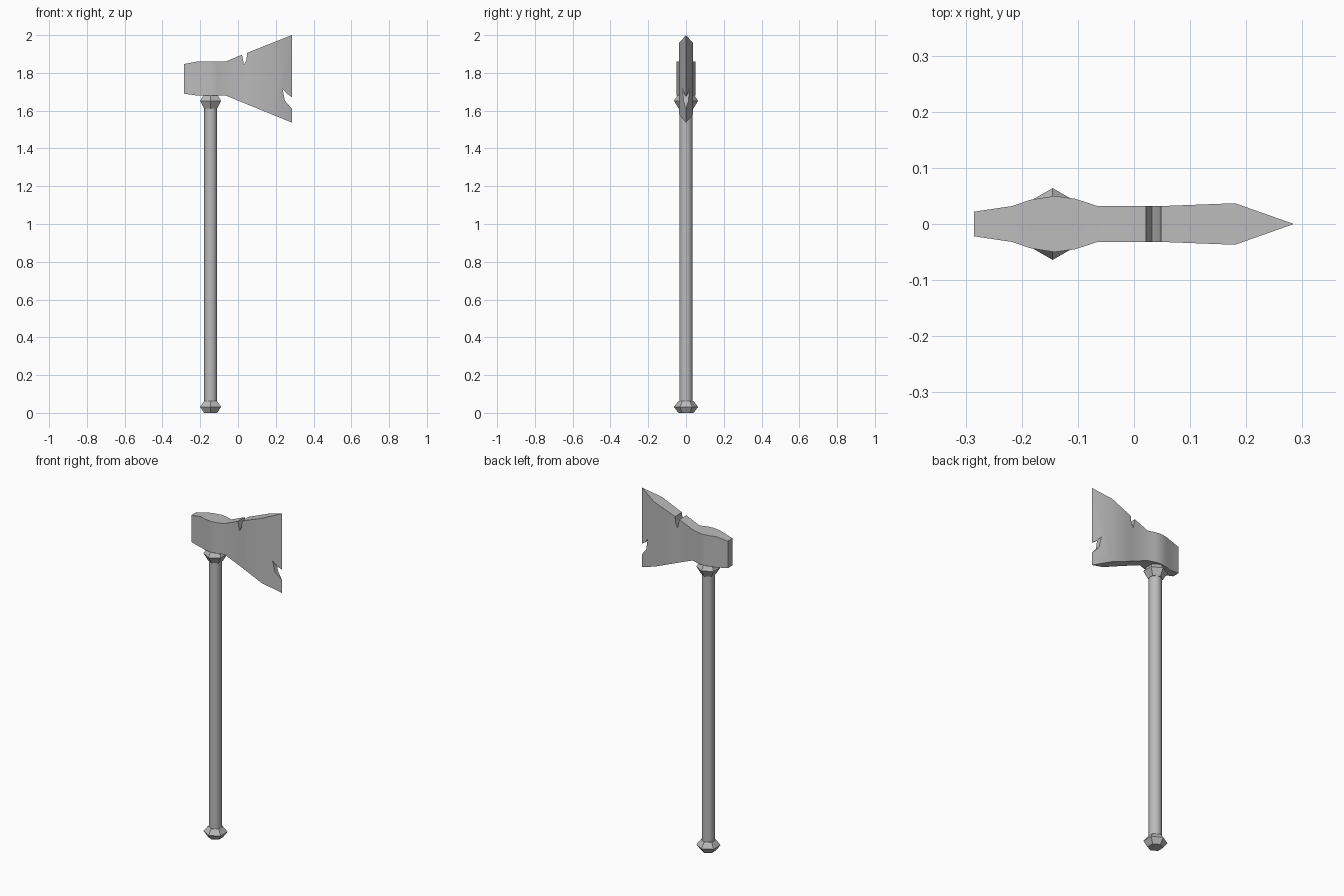
import bpy, bmesh, math
from mathutils import Vector

cube = bpy.data.objects.get("Cube")
if cube:
    bpy.data.objects.remove(cube, do_unlink=True)

GREY = (0.5, 0.5, 0.5, 1)
mat = bpy.data.materials.new("plain grey")
mat.use_nodes = True
mat.diffuse_color = GREY
mat.node_tree.nodes["Principled BSDF"].inputs["Base Color"].default_value = GREY

SHAFT_X = -0.145


def finish(name, bm, smooth):
    bmesh.ops.recalc_face_normals(bm, faces=bm.faces)
    mesh = bpy.data.meshes.new(name)
    bm.to_mesh(mesh)
    bm.free()
    mesh.materials.append(mat)
    obj = bpy.data.objects.new(name, mesh)
    bpy.context.collection.objects.link(obj)
    if smooth:
        bpy.ops.object.select_all(action='DESELECT')
        obj.select_set(True)
        bpy.context.view_layer.objects.active = obj
        bpy.ops.object.shade_smooth_by_angle(angle=math.radians(35))
    return obj


def turned(name, profile, sides, smooth=False):
    """Capped solid of revolution about the shaft axis; profile is (radius, z)."""
    bm = bmesh.new()
    rings = []
    for r, z in profile:
        angles = [math.pi / 2 + math.tau * i / sides for i in range(sides)]
        rings.append([bm.verts.new((SHAFT_X + r * math.cos(a), r * math.sin(a), z))
                      for a in angles])
    for low, high in zip(rings, rings[1:]):
        for i in range(sides):
            j = (i + 1) % sides
            bm.faces.new((low[i], low[j], high[j], high[i]))
    bm.faces.new(rings[0][::-1])
    bm.faces.new(rings[-1])
    return finish(name, bm, smooth)


# Shaft with a six-sided pommel and collar
turned("handle", [(0.035, 0.03), (0.035, 1.72)], 12, smooth=True)
turned("pommel", [(0.04, 0), (0.064, 0.032), (0.04, 0.062)], 6)
turned("collar", [(0.04, 1.612), (0.064, 1.652), (0.042, 1.685)], 6)

# Axe head: side outline with two chips, and half thickness along x
OUTLINE = [(-0.285, 1.69), (-0.285, 1.847), (-0.217, 1.86), (-0.065, 1.86),
           (0.021, 1.896), (0.032, 1.843), (0.045, 1.868), (0.048, 1.906),
           (0.285, 2.0), (0.285, 1.672), (0.258, 1.69), (0.235, 1.718),
           (0.248, 1.653), (0.285, 1.61), (0.285, 1.537), (-0.065, 1.68),
           (-0.217, 1.68)]
THICKNESS = [(-0.285, 0.022), (-0.217, 0.032), (-0.185, 0.043), (-0.142, 0.05),
             (-0.105, 0.045), (-0.065, 0.032), (0.05, 0.032), (0.18, 0.037),
             (0.285, 0)]


def half_thickness(x):
    for (x0, t0), (x1, t1) in zip(THICKNESS, THICKNESS[1:]):
        if x <= x1 + 1e-5:
            return t0 + (t1 - t0) * (x - x0) / (x1 - x0)
    return 0


bm = bmesh.new()
bm.faces.new([bm.verts.new((x, 0, z)) for x, z in OUTLINE])
for x, _ in THICKNESS[1:-1]:
    bmesh.ops.bisect_plane(bm, geom=bm.verts[:] + bm.edges[:] + bm.faces[:],
                           dist=1e-5, plane_co=Vector((x, 0, 0)),
                           plane_no=Vector((1, 0, 0)))
front = bm.verts[:]
extruded = bmesh.ops.extrude_face_region(bm, geom=bm.faces[:], use_keep_orig=True)
back = [v for v in extruded["geom"] if isinstance(v, bmesh.types.BMVert)]
for verts, side in ((front, -1), (back, 1)):
    for v in verts:
        v.co.y = side * half_thickness(v.co.x)
bmesh.ops.remove_doubles(bm, verts=bm.verts[:], dist=1e-4)
finish("axe_head", bm, smooth=True)
